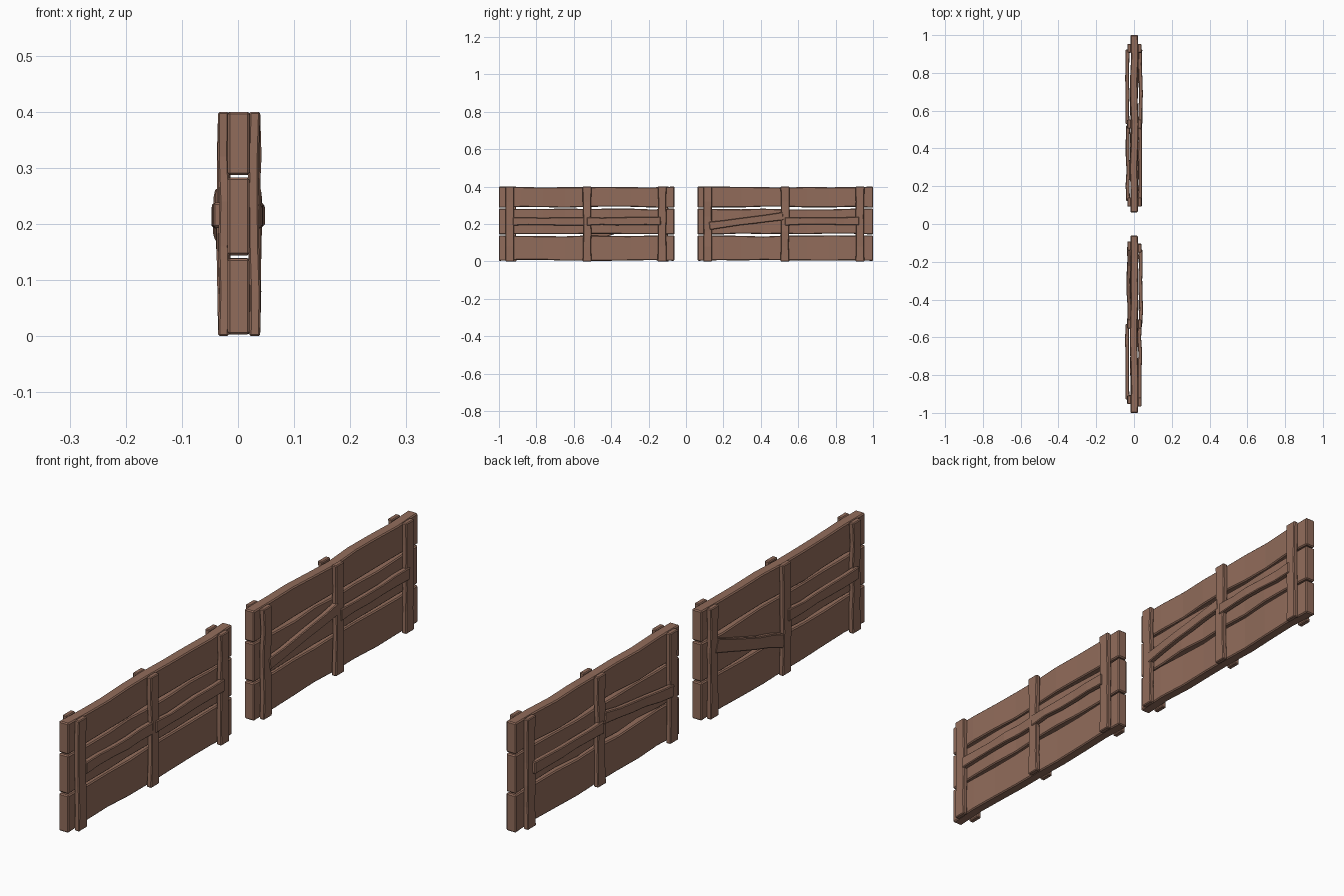
import bpy, bmesh, math, random
from mathutils import Vector

if "Cube" in bpy.data.objects:
    bpy.data.objects.remove(bpy.data.objects["Cube"])

random.seed(7)

wood = bpy.data.materials.new("brown_wood")
wood.diffuse_color = (0.285, 0.150, 0.104, 1)
wood.use_nodes = True
wood.node_tree.nodes["Principled BSDF"].inputs["Base Color"].default_value = wood.diffuse_color


def board(name, start, end, width, thick, x, segs, wob_x, wob_w, bevel=0.004):
    """Rough-hewn board in the y-z plane: wobbly rectangular sections joined from start to end (y, z)."""
    bm = bmesh.new()
    a, b = Vector((0, *start)), Vector((0, *end))
    along = (b - a).normalized()
    side = Vector((0, -along.z, along.y))
    rings = []
    for i in range(segs + 1):
        t = i / segs
        inner = 0 < i < segs
        dx = random.uniform(-wob_x, wob_x) if inner else 0
        lo = random.uniform(0, wob_w) if inner else 0
        hi = random.uniform(0, wob_w) if inner else 0
        c = a.lerp(b, t) + Vector((x + dx, 0, 0))
        ring = []
        for sx, sw in ((-1, -1), (1, -1), (1, 1), (-1, 1)):
            w = width / 2 - (hi if sw > 0 else lo)
            ring.append(bm.verts.new(c + Vector((sx * thick / 2, 0, 0)) + side * sw * w))
        rings.append(ring)
    for r, s in zip(rings, rings[1:]):
        for k in range(4):
            bm.faces.new((r[k], r[(k + 1) % 4], s[(k + 1) % 4], s[k]))
    bm.faces.new(rings[0])
    bm.faces.new(rings[-1])
    bmesh.ops.recalc_face_normals(bm, faces=bm.faces)
    me = bpy.data.meshes.new(name)
    bm.to_mesh(me)
    bm.free()
    me.materials.append(wood)
    ob = bpy.data.objects.new(name, me)
    bpy.context.collection.objects.link(ob)
    mod = ob.modifiers.new("worn_edges", 'BEVEL')
    mod.width = bevel
    mod.segments = 1
    mod.limit_method = 'ANGLE'
    mod.angle_limit = math.radians(40)
    return ob


for label, s in (("left", -1), ("right", 1)):
    # three long horizontal planks
    for row, (z0, z1) in (("bottom", (0.003, 0.139)), ("middle", (0.144, 0.283)), ("top", (0.287, 0.4))):
        board(f"{label}_{row}_plank", (s * 0.062, (z0 + z1) / 2), (s * 1.0, (z0 + z1) / 2),
              z1 - z0, 0.039, 0.001, 8, 0.004, 0.006)
    # upright battens on both faces
    for face, sx in (("back", -1), ("front", 1)):
        for pos, y in (("inner", 0.116), ("middle", 0.529), ("outer", 0.93)):
            y += 0.012 * (s < 0 and pos != "middle") * (sx > 0)
            board(f"{label}_{face}_{pos}_batten", (s * y, 0.0), (s * y, 0.4),
                  0.047, 0.019, sx * 0.028 + 0.002, 5, 0.003, 0.004, 0.003)

# cross braces between the battens: (name, face side, start, end, width, x distance)
braces = [
    ("right_front_inner_brace", 1, (0.125, 0.19), (0.52, 0.242), 0.043, 0.031),
    ("right_front_outer_brace", 1, (0.53, 0.214), (0.925, 0.216), 0.044, 0.034),
    ("right_back_inner_brace", -1, (0.125, 0.19), (0.52, 0.242), 0.043, 0.031),
    ("right_back_outer_brace", -1, (0.53, 0.214), (0.925, 0.216), 0.044, 0.034),
    ("left_front_inner_brace", 1, (-0.135, 0.216), (-0.53, 0.214), 0.044, 0.034),
    ("left_front_outer_brace", 1, (-0.525, 0.214), (-0.925, 0.214), 0.044, 0.031),
    ("left_back_inner_brace", -1, (-0.125, 0.255), (-0.515, 0.125), 0.05, 0.026),
    ("left_back_outer_brace", -1, (-0.53, 0.214), (-0.93, 0.216), 0.044, 0.034),
]
for name, sx, p, q, w, x in braces:
    board(name, p, q, w, 0.02, sx * x, 5, 0.004, 0.004, 0.003)
